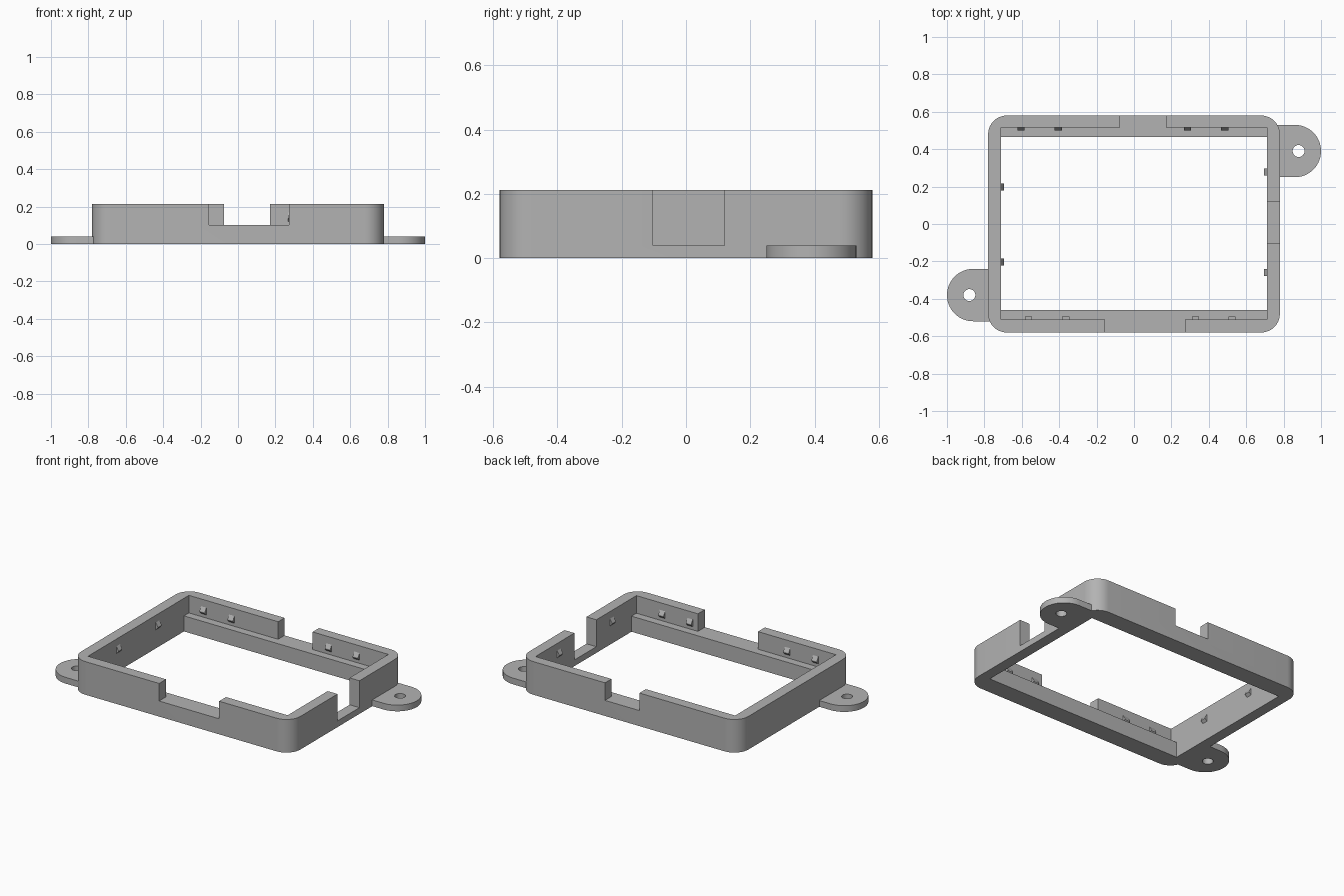
import bpy, bmesh, math
from math import cos, sin, pi

cube = bpy.data.objects.get("Cube")
if cube:
    bpy.data.objects.remove(cube, do_unlink=True)

grey = bpy.data.materials.new("plain grey")
grey.use_nodes = True
COLOUR = (0.45, 0.45, 0.45, 1)
grey.diffuse_color = COLOUR
grey.node_tree.nodes["Principled BSDF"].inputs["Base Color"].default_value = COLOUR

HEIGHT, LEDGE, TAB = 0.213, 0.1, 0.04


def prism(name, outline, z0, z1):
    """Extrude a counter-clockwise outline from z0 to z1."""
    bm = bmesh.new()
    low = [bm.verts.new((x, y, z0)) for x, y in outline]
    high = [bm.verts.new((x, y, z1)) for x, y in outline]
    n = len(outline)
    bm.faces.new(low[::-1])
    bm.faces.new(high)
    for i in range(n):
        j = (i + 1) % n
        bm.faces.new((low[i], low[j], high[j], high[i]))
    return finish(name, bm)


def finish(name, bm):
    bmesh.ops.recalc_face_normals(bm, faces=bm.faces[:])
    mesh = bpy.data.meshes.new(name)
    bm.to_mesh(mesh)
    bm.free()
    mesh.materials.append(grey)
    obj = bpy.data.objects.new(name, mesh)
    bpy.context.collection.objects.link(obj)
    return obj


def arc(cx, cy, r, start, end, steps):
    return [(cx + r * cos(start + (end - start) * i / steps),
             cy + r * sin(start + (end - start) * i / steps)) for i in range(steps + 1)]


def box(name, x0, x1, y0, y1, z0, z1):
    return prism(name, [(x0, y0), (x1, y0), (x1, y1), (x0, y1)], z0, z1)


def cut(target, cutter):
    """Subtract the cutter, bake the result and discard the cutter."""
    cutter.hide_render = True
    mod = target.modifiers.new("cut", 'BOOLEAN')
    mod.operation, mod.solver, mod.object = 'DIFFERENCE', 'EXACT', cutter
    bpy.context.view_layer.objects.active = target
    bpy.ops.object.modifier_apply(modifier=mod.name)
    bpy.data.objects.remove(cutter, do_unlink=True)


def smooth(obj):
    bpy.ops.object.select_all(action='DESELECT')
    obj.select_set(True)
    bpy.context.view_layer.objects.active = obj
    bpy.ops.object.shade_smooth_by_angle(angle=math.radians(30))


# Rounded outer frame
W, D, R = 0.78, 0.58, 0.1
outline = []
for k, (sx, sy) in enumerate([(1, 1), (-1, 1), (-1, -1), (1, -1)]):
    outline += arc(sx * (W - R), sy * (D - R), R, k * pi / 2, (k + 1) * pi / 2, 10)
frame = prism("frame", outline, 0, HEIGHT)

# Opening, upper pocket above the ledges, and three wall notches
cut(frame, box("opening_cutter", -0.71, 0.71, -0.46, 0.465, -0.1, 0.4))
cut(frame, box("pocket_cutter", -0.71, 0.71, -0.51, 0.515, LEDGE, 0.4))
cut(frame, box("front_notch_cutter", -0.155, 0.272, -0.7, -0.4, LEDGE, 0.4))
cut(frame, box("back_notch_cutter", -0.075, 0.17, 0.4, 0.7, LEDGE, 0.4))
cut(frame, box("side_notch_cutter", 0.6, 0.9, -0.103, 0.12, TAB, 0.4))
smooth(frame)

# Mounting tabs with screw holes
for name, side, cy in (("left_tab", 1, 0.39), ("right_tab", -1, -0.38)):
    root = 0.768
    points = [(root, -0.14)] + arc(0.86, 0, 0.14, -pi / 2, pi / 2, 28) + [(root, 0.14)]
    tab = prism(name, [(side * x, cy + side * y) for x, y in points], 0, TAB)
    hole = arc(side * 0.88, cy, 0.032, 0, 2 * pi, 24)[:-1]
    cut(tab, prism("hole_cutter", hole, -0.1, 0.1))
    smooth(tab)


def clip(name, x, y, angle):
    """Small snap wedge on an inner wall, pointing along the angle."""
    bm = bmesh.new()
    profile = [(-0.002, 0.118), (0.015, 0.135), (0.015, 0.142), (-0.002, 0.17)]
    ends = [[bm.verts.new((d, s, z)) for d, z in profile] for s in (-0.019, 0.019)]
    for end in ends:
        bm.faces.new(end)
    for i in range(4):
        j = (i + 1) % 4
        bm.faces.new((ends[0][i], ends[0][j], ends[1][j], ends[1][i]))
    obj = finish(name, bm)
    obj.location = (x, y, 0)
    obj.rotation_euler.z = angle


# Snap clips around the inside
for x in (-0.605, -0.405, 0.287, 0.485):
    clip("back_clip", x, 0.515, -pi / 2)
for x in (-0.565, -0.365, 0.328, 0.525):
    clip("front_clip", x, -0.51, pi / 2)
for y in (0.197, -0.203):
    clip("right_clip", -0.71, y, 0)
for y in (0.277, -0.26):
    clip("left_clip", 0.71, y, pi)
